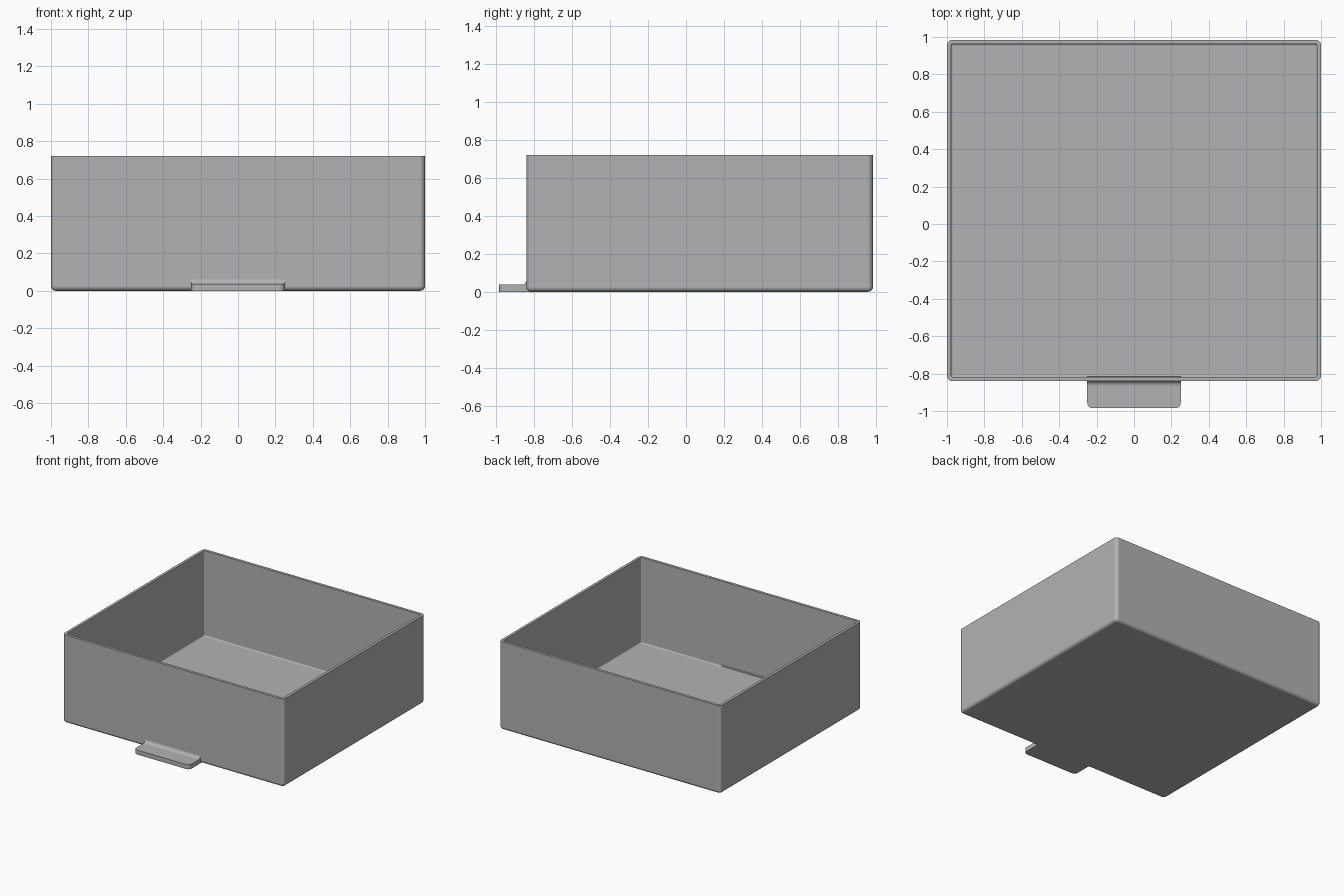
import bpy, bmesh
from math import sin, cos, pi

cube = bpy.data.objects.get("Cube")
if cube:
    bpy.data.objects.remove(cube, do_unlink=True)

grey = bpy.data.materials.new("plain grey")
grey.use_nodes = True
colour = (0.45, 0.45, 0.45, 1)
grey.diffuse_color = colour
grey.node_tree.nodes["Principled BSDF"].inputs["Base Color"].default_value = colour

HALF_X, FRONT, BACK, HEIGHT = 1.0, -0.84, 0.985, 0.72
WALL, FILLET, CORNER = 0.022, 0.025, 0.03
TAB_HALF, TAB_FRONT, TAB_TOP = 0.25, -0.985, 0.037
MID_Y = (FRONT + BACK) / 2
STEPS = 6


def arc(cx, cy, r, start, end):
    """Points along a circular arc, angles in quarter turns."""
    angles = [(start + (end - start) * i / STEPS) * pi / 2 for i in range(STEPS + 1)]
    return [(cx + r * cos(a), cy + r * sin(a)) for a in angles]


def finish(bm, name):
    bmesh.ops.recalc_face_normals(bm, faces=bm.faces)
    mesh = bpy.data.meshes.new(name)
    bm.to_mesh(mesh)
    bm.free()
    obj = bpy.data.objects.new(name, mesh)
    bpy.context.collection.objects.link(obj)
    mesh.materials.append(grey)
    return obj


def smooth(obj):
    bpy.ops.object.select_all(action='DESELECT')
    obj.select_set(True)
    bpy.context.view_layer.objects.active = obj
    bpy.ops.object.shade_smooth_by_angle(angle=pi / 6)
    normals = obj.modifiers.new("flat walls", 'WEIGHTED_NORMAL')
    normals.keep_sharp = True


def prism(name, outline, place, offset):
    """Extrude a flat outline, placed in space by a function."""
    bm = bmesh.new()
    face = bm.faces.new([bm.verts.new(place(*p)) for p in outline])
    side = bmesh.ops.extrude_face_region(bm, geom=[face])
    verts = [v for v in side["geom"] if isinstance(v, bmesh.types.BMVert)]
    bmesh.ops.translate(bm, verts=verts, vec=offset)
    return finish(bm, name)


def rounded_ring(bm, inset, z):
    r = max(CORNER - inset, 0.004)
    x, y0, y1 = HALF_X - inset - r, FRONT + inset + r, BACK - inset - r
    corners = [(x, y1), (-x, y1), (-x, y0), (x, y0)]
    return [bm.verts.new((px, py, z)) for i, (cx, cy) in enumerate(corners)
            for px, py in arc(cx, cy, r, i, i + 1)]


# Open tray: loft from the underside, up the outside, over the rim and down to the floor
floor_r = 0.01
section = arc(FILLET, FILLET, FILLET, 3, 2)
section += [(0, HEIGHT), (WALL, HEIGHT)]
section += arc(WALL + floor_r, WALL + floor_r, floor_r, 2, 3)
bm = bmesh.new()
rings = [rounded_ring(bm, inset, z) for inset, z in section]
for low, high in zip(rings, rings[1:]):
    for i in range(len(low)):
        j = (i + 1) % len(low)
        bm.faces.new((low[i], low[j], high[j], high[i]))
bm.faces.new(rings[0])
bm.faces.new(rings[-1])
tray = finish(bm, "tray")

# Two small blind holes in the underside
bm = bmesh.new()
for side in (-1, 1):
    hole = bmesh.ops.create_cone(bm, cap_ends=True, segments=16, radius1=0.011,
                                 radius2=0.011, depth=0.03)
    bmesh.ops.translate(bm, verts=hole["verts"], vec=(0, MID_Y + side * 0.868, 0))
cutter = finish(bm, "hole_cutter")
cutter.hide_render = True
cut = tray.modifiers.new("holes", 'BOOLEAN')
cut.operation = 'DIFFERENCE'
cut.object = cutter
bpy.context.view_layer.objects.active = tray
bpy.ops.object.modifier_apply(modifier=cut.name)
bpy.data.objects.remove(cutter, do_unlink=True)
smooth(tray)

# Pull tab with rounded front corners, running just under the rounded edge of the tray
r = 0.03
outline = arc(-TAB_HALF + r, TAB_FRONT + r, r, 2, 3)
outline += arc(TAB_HALF - r, TAB_FRONT + r, r, 3, 4)
outline += [(TAB_HALF, FRONT + FILLET), (-TAB_HALF, FRONT + FILLET)]
tab = prism("pull_tab", outline, lambda x, y: (x, y, 0), (0, 0, TAB_TOP))
smooth(tab)

# Concave fillet joining the tab to the front wall
f = 0.025
profile = arc(FRONT - f, TAB_TOP + f, f, 3, 4)
profile += [(FRONT + 0.005, TAB_TOP + f), (FRONT + 0.005, TAB_TOP - 0.005),
            (FRONT - f, TAB_TOP - 0.005)]
fillet = prism("tab_fillet", profile, lambda y, z: (-TAB_HALF, y, z), (2 * TAB_HALF, 0, 0))
smooth(fillet)
